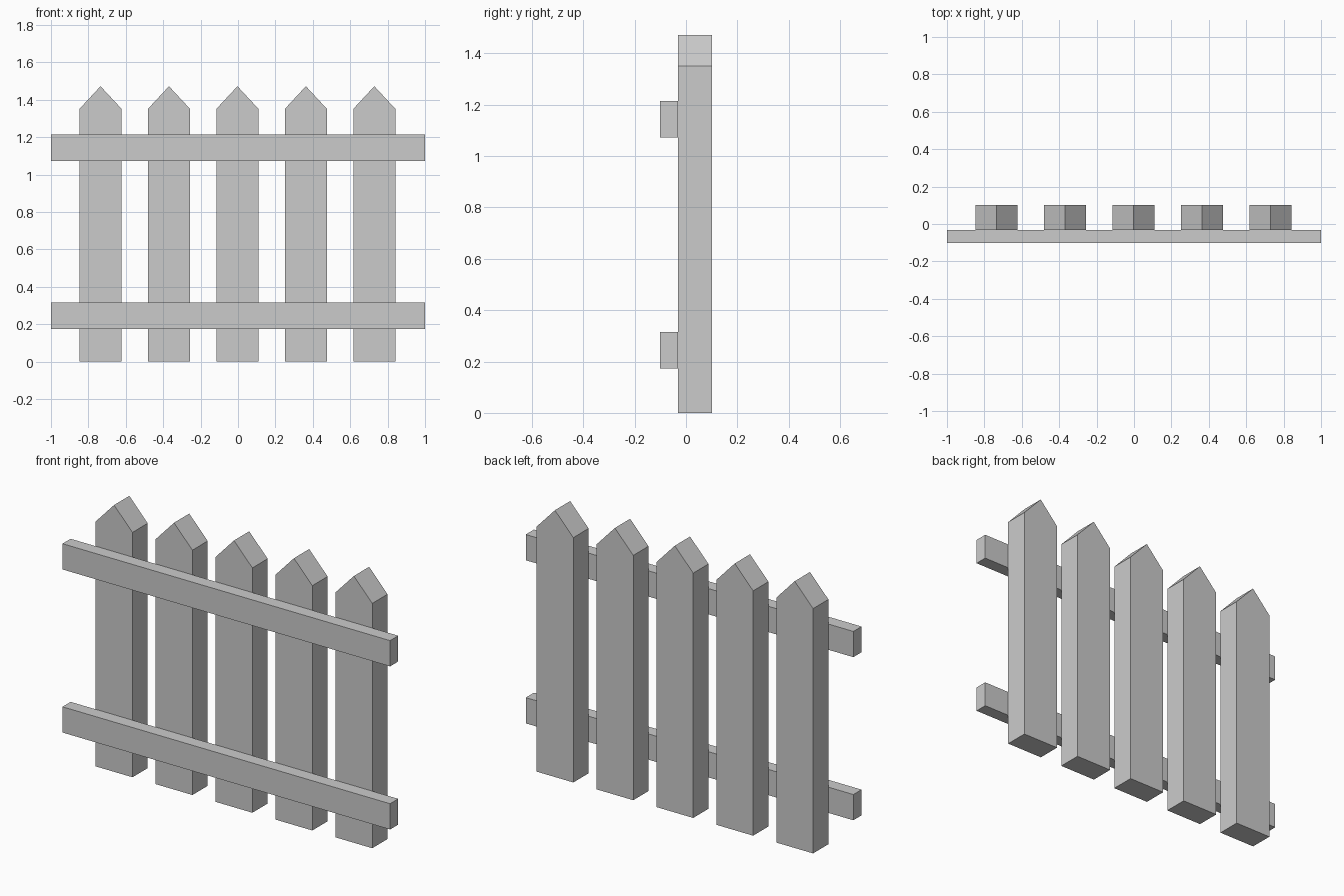
import bpy

if "Cube" in bpy.data.objects:
    bpy.data.objects.remove(bpy.data.objects["Cube"])


def extrude_profile(name, profile, y0, y1):
    """Extrude an x-z outline (counter-clockwise seen from the front) from y0 to y1."""
    n = len(profile)
    verts = [(x, y, z) for y in (y0, y1) for x, z in profile]
    faces = [tuple(range(n)), tuple(reversed(range(n, 2 * n)))]
    faces += [(i, i + n, (i + 1) % n + n, (i + 1) % n) for i in range(n)]
    mesh = bpy.data.meshes.new(name)
    mesh.from_pydata(verts, [], faces)
    obj = bpy.data.objects.new(name, mesh)
    bpy.context.collection.objects.link(obj)
    return obj


FRONT, JOINT, BACK = -0.102, -0.031, 0.102

# Five pointed pickets
HALF_WIDTH, SHOULDER, PEAK = 0.1125, 1.351, 1.472
for i in range(5):
    cx = -0.003 + (i - 2) * 0.366
    outline = [(cx - HALF_WIDTH, 0), (cx + HALF_WIDTH, 0),
               (cx + HALF_WIDTH, SHOULDER), (cx, PEAK), (cx - HALF_WIDTH, SHOULDER)]
    extrude_profile(f"picket_{i + 1}", outline, JOINT, BACK)

# Two horizontal rails on the front
for name, z0, z1 in (("lower_rail", 0.173, 0.315), ("upper_rail", 1.073, 1.215)):
    extrude_profile(name, [(-1, z0), (1, z0), (1, z1), (-1, z1)], FRONT, JOINT)
